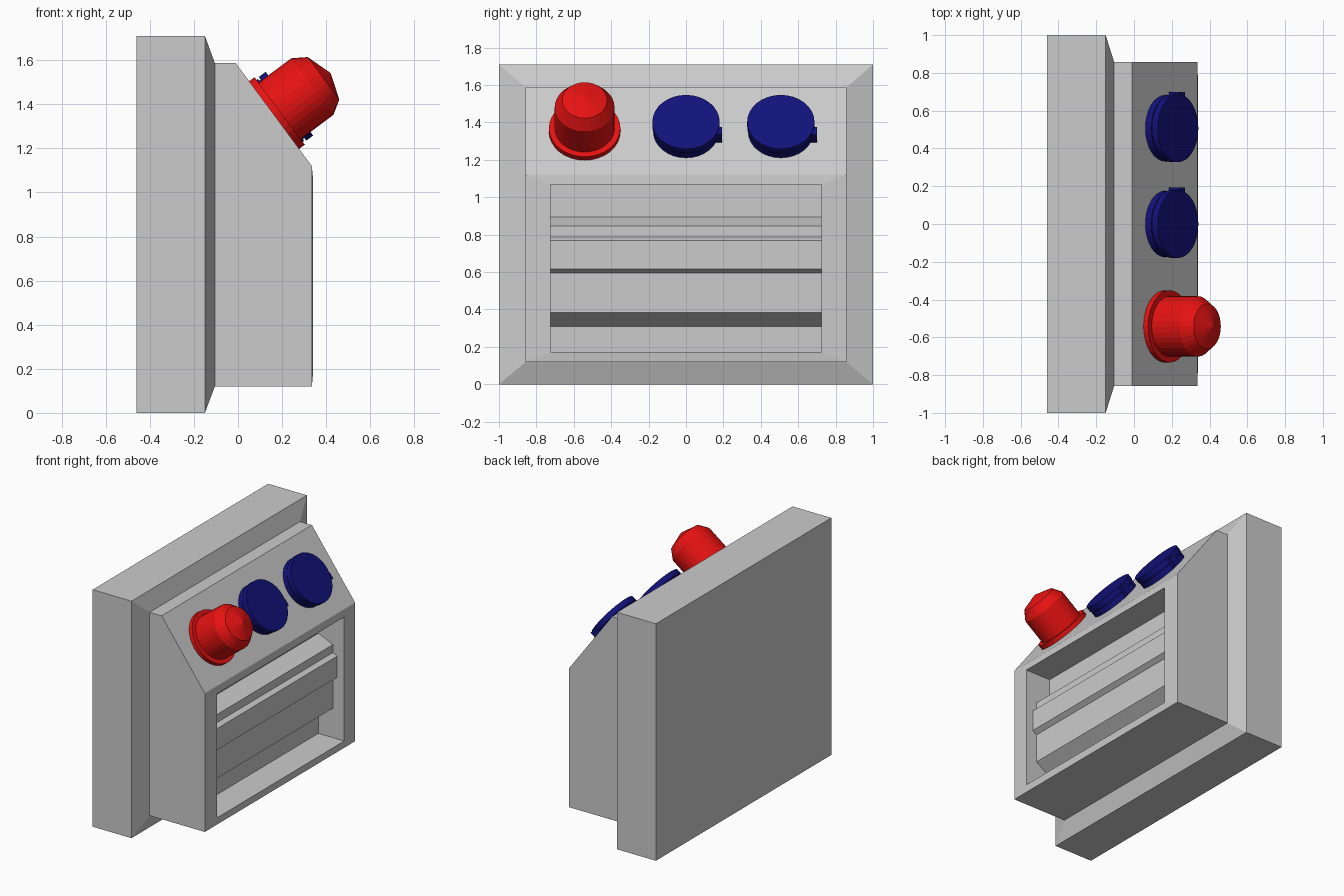
import bpy, bmesh, math
from mathutils import Matrix, Vector

if "Cube" in bpy.data.objects:
    bpy.data.objects.remove(bpy.data.objects["Cube"])


def finish(name, bm, color=None, matrix=None):
    bmesh.ops.recalc_face_normals(bm, faces=bm.faces)
    me = bpy.data.meshes.new(name)
    bm.to_mesh(me)
    bm.free()
    ob = bpy.data.objects.new(name, me)
    bpy.context.collection.objects.link(ob)
    if matrix:
        ob.matrix_world = matrix
    if color:
        me.materials.append(color)
    return ob


def material(name, rgb):
    m = bpy.data.materials.new(name)
    m.diffuse_color = (*rgb, 1)
    m.use_nodes = True
    m.node_tree.nodes["Principled BSDF"].inputs["Base Color"].default_value = m.diffuse_color
    return m


def loft(bm, rings):
    """Skin closed rings of points and cap both ends."""
    rows = [[bm.verts.new(p) for p in r] for r in rings]
    for a, b in zip(rows, rows[1:]):
        for i in range(len(a)):
            j = (i + 1) % len(a)
            bm.faces.new((a[i], a[j], b[j], b[i]))
    bm.faces.new(rows[0])
    bm.faces.new(rows[-1])


def prism(bm, profile, half):
    loft(bm, [[(x, y, z) for x, z in profile] for y in (-half, half)])


def rect(x, w, z0, z1):
    return [(x, -w, z0), (x, w, z0), (x, w, z1), (x, -w, z1)]


def turned(bm, profile, sides=32):
    loft(bm, [[(r * math.cos(2 * math.pi * i / sides), r * math.sin(2 * math.pi * i / sides), h)
               for i in range(sides)] for r, h in profile])
    bmesh.ops.remove_doubles(bm, verts=bm.verts, dist=1e-5)


red = material("red", (0.8, 0.006, 0.006))
navy = material("navy", (0.006, 0.006, 0.2))

# Back plate with chamfered front rim
bm = bmesh.new()
loft(bm, [rect(-0.46, 1, 0, 1.71), rect(-0.15, 1, 0, 1.71), rect(-0.105, 0.857, 0.12, 1.587)])
finish("back_plate", bm)

# Housing with sloped top panel and recessed front
bm = bmesh.new()
prism(bm, [(-0.106, 0.12), (0.335, 0.12), (0.335, 1.12), (-0.01, 1.587), (-0.106, 1.587)], 0.857)
bm.normal_update()
front = max(bm.faces, key=lambda f: f.calc_center_median().x)
bmesh.ops.inset_individual(bm, faces=[front], thickness=0.075)
for v in front.verts:
    v.co.x = 0.34
    v.co.y = math.copysign(0.725, v.co.y)
deep = bmesh.ops.extrude_discrete_faces(bm, faces=[front])["faces"][0]
bmesh.ops.translate(bm, verts=deep.verts, vec=(-0.206, 0, 0))
finish("housing", bm)

# Ribbed block inside the recess
bm = bmesh.new()
prism(bm, [(0.13, 0.305), (0.25, 0.385), (0.25, 0.595), (0.283, 0.617), (0.283, 0.77),
           (0.25, 0.787), (0.25, 0.845), (0.13, 0.897)], 0.725)
finish("recess_ribs", bm)


# Fittings stand perpendicular to the sloped panel
def on_slope(y):
    return Matrix.Translation((0.165, y, 1.352)) @ Matrix.Rotation(math.radians(53.3), 4, 'Y')


# Warning lamp
bm = bmesh.new()
turned(bm, [(0.191, -0.003), (0.191, 0.03), (0.16, 0.03), (0.16, 0.215), (0.12, 0.278), (0, 0.318)])
finish("warning_lamp", bm, red, on_slope(-0.542))

# Socket caps: base, narrow groove, lid and side hinge
for n, y in enumerate((0, 0.507), 1):
    bm = bmesh.new()
    turned(bm, [(0.175, -0.003), (0.175, 0.038), (0.165, 0.038), (0.165, 0.046),
                (0.18, 0.046), (0.18, 0.085)])
    finish(f"socket_cap_{n}", bm, navy, on_slope(y))
    bm = bmesh.new()
    bmesh.ops.create_cube(bm, size=1, matrix=Matrix.Translation((0.052, 0.175, 0.04))
                          @ Matrix.Diagonal((0.05, 0.036, 0.07, 1)))
    finish(f"socket_hinge_{n}", bm, navy, on_slope(y))
